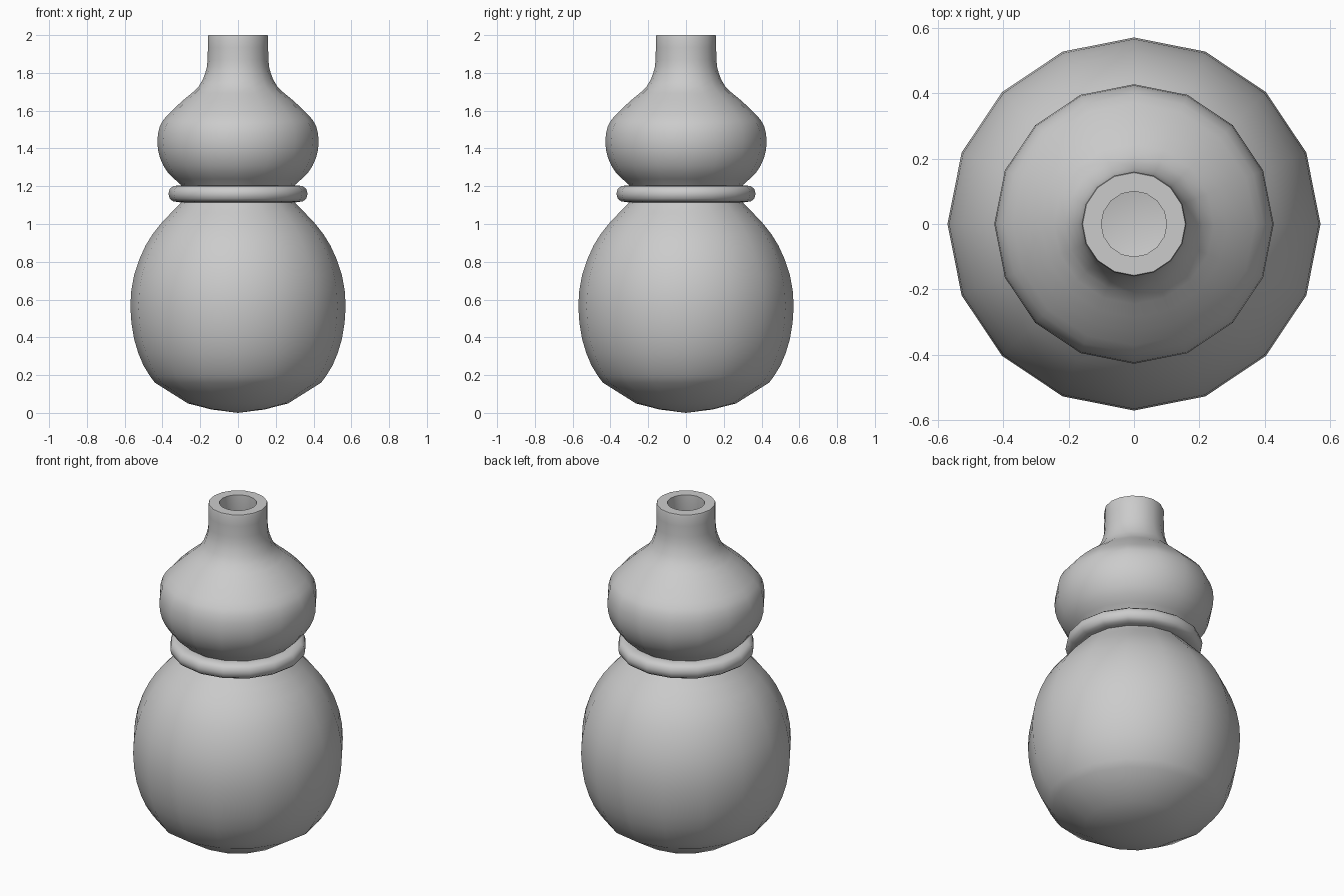
import bpy, bmesh, math

if "Cube" in bpy.data.objects:
    bpy.data.objects.remove(bpy.data.objects["Cube"])

SIDES = 16


def smooth(points, steps):
    # Catmull-Rom curve through the profile points
    out = []
    for i in range(len(points) - 1):
        p0, p1 = points[max(i - 1, 0)], points[i]
        p2, p3 = points[i + 1], points[min(i + 2, len(points) - 1)]
        for k in range(steps):
            t = k / steps
            out.append(tuple(
                0.5 * (2 * b + (c - a) * t + (2 * a - 5 * b + 4 * c - d) * t * t
                       + (3 * b - a - 3 * c + d) * t ** 3)
                for a, b, c, d in zip(p0, p1, p2, p3)))
    return out + [points[-1]]


def lathe(name, profile, closed=False, angle=50):
    # Revolve (radius, height) points around z
    bm = bmesh.new()
    rings = []
    for r, z in profile:
        if r < 1e-5:
            rings.append([bm.verts.new((0, 0, z))] * SIDES)
        else:
            rings.append([bm.verts.new((r * math.cos(a), r * math.sin(a), z))
                          for a in (2 * math.pi * i / SIDES for i in range(SIDES))])
    pairs = list(zip(rings, rings[1:]))
    if closed:
        pairs.append((rings[-1], rings[0]))
    for low, high in pairs:
        for i in range(SIDES):
            j = (i + 1) % SIDES
            bm.faces.new(dict.fromkeys((low[i], low[j], high[j], high[i])))
    bmesh.ops.recalc_face_normals(bm, faces=bm.faces)
    mesh = bpy.data.meshes.new(name)
    bm.to_mesh(mesh)
    bm.free()
    obj = bpy.data.objects.new(name, mesh)
    bpy.context.collection.objects.link(obj)
    bpy.ops.object.select_all(action='DESELECT')
    obj.select_set(True)
    bpy.context.view_layer.objects.active = obj
    bpy.ops.object.shade_smooth_by_angle(angle=math.radians(angle))
    return obj


# Hollow gourd body: outer wall up to the lip, then inner wall back down
base = [(0, 0), (0.14, 0.018), (0.265, 0.05)]
wall = [(0.44, 0.16), (0.50, 0.25), (0.55, 0.39), (0.57, 0.565), (0.55, 0.73),
        (0.49, 0.885), (0.41, 1.0), (0.305, 1.11), (0.275, 1.16), (0.305, 1.21),
        (0.37, 1.27), (0.413, 1.35), (0.427, 1.435), (0.413, 1.52), (0.37, 1.58),
        (0.285, 1.66), (0.21, 1.725), (0.173, 1.80), (0.161, 1.87), (0.16, 1.99)]
outer = base + smooth(wall, 2) + [(0.157, 2.0)]
inner = [(0.1, 2.0), (0.1, 1.82), (0.15, 1.70), (0.33, 1.55), (0.365, 1.43),
         (0.31, 1.28), (0.215, 1.16), (0.35, 0.97), (0.48, 0.75), (0.51, 0.565),
         (0.44, 0.27), (0.25, 0.11), (0, 0.06)]
lathe("gourd_body", outer + inner)

# Rounded band around the waist
band = [(0.31 + 0.058 * math.copysign(abs(math.cos(a)) ** 0.8, math.cos(a)),
         1.16 + 0.045 * math.copysign(abs(math.sin(a)) ** 0.8, math.sin(a)))
        for a in (2 * math.pi * k / 12 for k in range(12))]
lathe("waist_band", band, closed=True)
